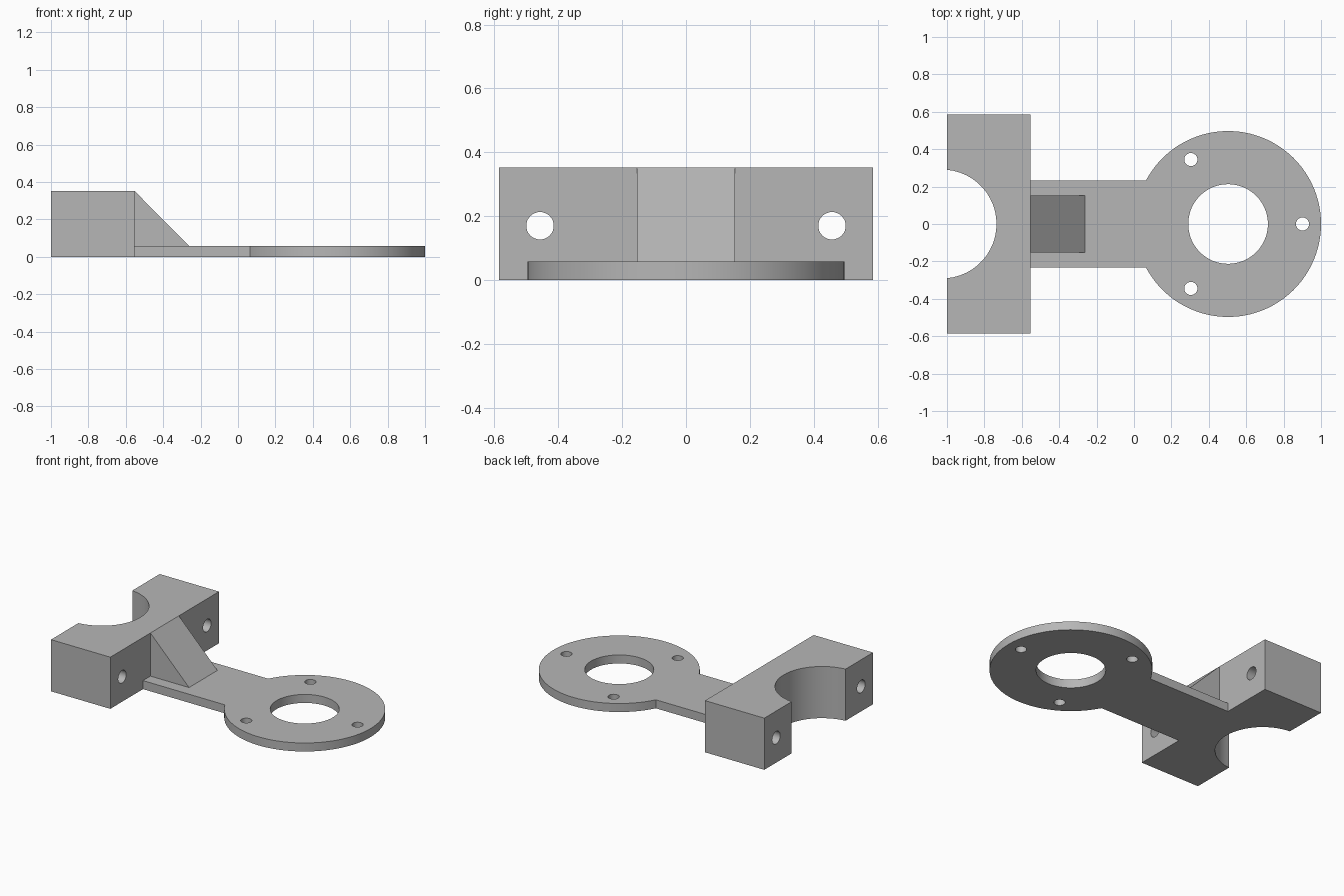
import bpy, bmesh
from math import sin, cos, asin, pi, radians
from mathutils import Matrix

cube = bpy.data.objects.get("Cube")
if cube:
    bpy.data.objects.remove(cube, do_unlink=True)

grey = bpy.data.materials.new("plain grey")
grey.use_nodes = True
colour = (0.47, 0.47, 0.47, 1)
grey.diffuse_color = colour
grey.node_tree.nodes["Principled BSDF"].inputs["Base Color"].default_value = colour


def make_object(name, bm):
    bmesh.ops.recalc_face_normals(bm, faces=bm.faces)
    mesh = bpy.data.meshes.new(name)
    bm.to_mesh(mesh)
    bm.free()
    mesh.materials.append(grey)
    obj = bpy.data.objects.new(name, mesh)
    bpy.context.collection.objects.link(obj)
    return obj


def extrude(name, points, direction):
    """Fill a closed outline and extrude it along a direction."""
    bm = bmesh.new()
    face = bm.faces.new([bm.verts.new(p) for p in points])
    new = bmesh.ops.extrude_face_region(bm, geom=[face])["geom"]
    verts = [v for v in new if isinstance(v, bmesh.types.BMVert)]
    bmesh.ops.translate(bm, verts=verts, vec=direction)
    return make_object(name, bm)


def arc(cx, radius, start, end, steps):
    angles = [start + (end - start) * i / steps for i in range(steps + 1)]
    return [(cx + radius * cos(a), radius * sin(a), 0) for a in angles]


def drill(obj, centre, radius, axis="Z", segments=32):
    """Cut a round through hole."""
    bm = bmesh.new()
    turn = Matrix.Rotation(pi / 2, 4, "Y") if axis == "X" else Matrix()
    bmesh.ops.create_cone(bm, cap_ends=True, segments=segments, radius1=radius,
                          radius2=radius, depth=1,
                          matrix=Matrix.Translation(centre) @ turn)
    cutter = make_object("hole_cutter", bm)
    cutter.hide_render = True
    mod = obj.modifiers.new("hole", "BOOLEAN")
    mod.operation = "DIFFERENCE"
    mod.solver = "EXACT"
    mod.object = cutter
    bpy.context.view_layer.objects.active = obj
    bpy.ops.object.modifier_apply(modifier=mod.name)
    bpy.data.objects.remove(cutter, do_unlink=True)


joint_x, block_top, plate_top = -0.553, 0.352, 0.058

# Flat plate: straight arm running into a round flange
ring_x, ring_r, arm_half = 0.503, 0.497, 0.233
neck = asin(arm_half / ring_r)
outline = arc(ring_x, ring_r, -pi + neck, pi - neck, 80)
outline += [(joint_x, arm_half, 0), (joint_x, -arm_half, 0)]
plate = extrude("flange_plate", outline, (0, 0, plate_top))
drill(plate, (ring_x, 0, 0), 0.213, segments=64)
for i in range(3):
    a = i * 2 * pi / 3
    drill(plate, (ring_x + 0.398 * cos(a), 0.398 * sin(a), 0), 0.035)

# Clamp block with a round notch in its outer side
half, notch_x, notch_r = 0.585, -1.026, 0.291
open_angle = pi / 2 - asin((-1 - notch_x) / notch_r)
outline = [(-1, -half, 0), (joint_x, -half, 0), (joint_x, half, 0), (-1, half, 0)]
outline += arc(notch_x, notch_r, open_angle, -open_angle, 24)
block = extrude("clamp_block", outline, (0, 0, block_top))
for side in (-1, 1):
    drill(block, (-0.8, side * 0.457, 0.17), 0.043, "X")

# Sloping rib between block and arm
rib_half = 0.153
extrude("gusset_rib", [(joint_x, -rib_half, plate_top), (-0.262, -rib_half, plate_top),
                       (joint_x, -rib_half, block_top)], (0, 2 * rib_half, 0))

# Smooth round walls, keep hard edges
for obj in (plate, block):
    bpy.ops.object.select_all(action="DESELECT")
    obj.select_set(True)
    bpy.context.view_layer.objects.active = obj
    bpy.ops.object.shade_smooth_by_angle(angle=radians(30))
